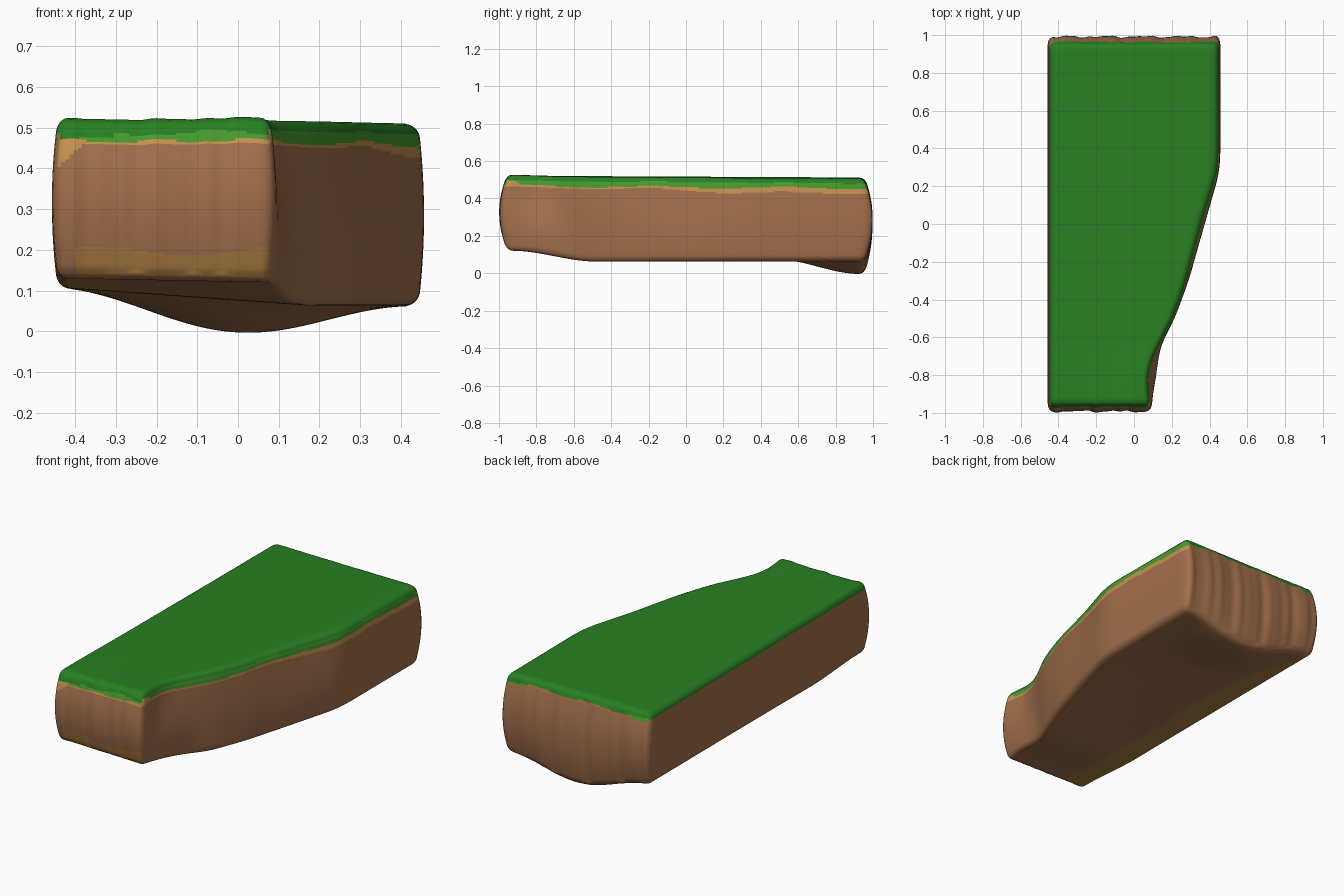
import bpy, bmesh, math
from mathutils import Vector

if "Cube" in bpy.data.objects:
    bpy.data.objects.remove(bpy.data.objects["Cube"])

HX, HY, HZ, R = 0.45, 0.96, 0.22, 0.035      # rounded block before warping


def material(name, rgb):
    lin = [((c / 255 + 0.055) / 1.055) ** 2.4 for c in rgb]
    m = bpy.data.materials.new(name)
    m.diffuse_color = (*lin, 1)
    m.use_nodes = True
    m.node_tree.nodes["Principled BSDF"].inputs["Base Color"].default_value = m.diffuse_color
    return m


def smooth(a, b, v):
    t = min(max((v - a) / (b - a), 0), 1)
    return t * t * (3 - 2 * t)


def lerp_list(pts, v):
    if v <= pts[0][0]:
        return pts[0][1]
    for (a, p), (b, q) in zip(pts, pts[1:]):
        if v <= b:
            return p + (q - p) * (v - a) / (b - a)
    return pts[-1][1]


def soft(pts, v):
    return sum(lerp_list(pts, v + d * 0.02) for d in range(-3, 4)) / 7


# curved right bank: rim outline and foot outline, as (y, x)
RIM = [(-0.96, 0.097), (-0.86, 0.08), (-0.76, 0.085), (-0.65, 0.135), (-0.5, 0.215),
       (-0.3, 0.285), (0, 0.363), (0.27, 0.447), (0.4, 0.456), (1, 0.456)]
FOOT = [(-0.96, 0.085), (-0.86, 0.112), (-0.72, 0.13), (-0.62, 0.148), (-0.5, 0.21),
        (-0.3, 0.288), (0, 0.375), (0.27, 0.45), (0.4, 0.455), (1, 0.455)]


def ripple(x):
    return 0.5 * math.sin(31 * x + 1) + 0.35 * math.sin(57 * x) + 0.25 * math.sin(93 * x + 2)


def top_z(x, y):
    front = 1 - smooth(-0.97, -0.6, y)
    return 0.515 - 0.005 * y - 0.006 * (x + 0.1) + front * (
        0.003 * ripple(x) + 0.006 * math.exp(-(x / 0.12) ** 2))


def bottom_z(x, y, t):
    base = 0.107 - 0.046 * t
    f = smooth(-0.93, -0.48, y)
    front = 0.13 - 0.01 * t
    bulge = math.cos(math.pi * min(max(x, -0.45), 0.45) / 0.9) ** 2
    return front + (base - front) * f - 0.087 * bulge * smooth(0.45, 0.93, y)


def warp(p):
    q = Vector([min(max(c, -h + R), h - R) for c, h in zip(p, (HX, HY, HZ))])
    p = q + (p - q).normalized() * R
    t, s = (p.x + HX) / (2 * HX), (p.z + HZ) / (2 * HZ)
    k = 2 * s - 1
    # side walls belly out at mid height
    inset = 0.014 * k * k
    left = -0.457 + inset
    m = smooth(0.15, 0.85, s)
    right = soft(FOOT, p.y) * (1 - m) + soft(RIM, p.y) * m - inset + 0.003
    right = min(right, 0.457 - inset)
    x = left + (right - left) * t
    lo, hi = bottom_z(x, p.y, t), top_z(x, p.y)
    # end walls belly out and carry vertical ripples
    end = smooth(0.85, 0.96, abs(p.y))
    wave = ripple(x if p.y < 0 else x + 0.37)
    push = end * (0.032 * max(0, 1 - 1.2 * k * k) + 0.007 * wave * (1 - 0.6 * k * k))
    return Vector((x, p.y + math.copysign(push, p.y), lo + (hi - lo) * s))


# block surface made from six grids
bm = bmesh.new()
H, N = (HX, HY, HZ), (56, 110, 70)
for axis in range(3):
    a, b = (axis + 1) % 3, (axis + 2) % 3
    for sign in (-1, 1):
        grid = []
        for i in range(N[a] + 1):
            row = []
            for j in range(N[b] + 1):
                p = Vector((0, 0, 0))
                p[axis] = sign * H[axis]
                p[a] = H[a] * (2 * i / N[a] - 1)
                p[b] = H[b] * (2 * j / N[b] - 1)
                row.append(bm.verts.new(p))
            grid.append(row)
        for i in range(N[a]):
            for j in range(N[b]):
                f = [grid[i][j], grid[i + 1][j], grid[i + 1][j + 1], grid[i][j + 1]]
                bm.faces.new(f if sign > 0 else f[::-1])
bmesh.ops.remove_doubles(bm, verts=bm.verts, dist=0.0005)
for v in bm.verts:
    v.co = warp(v.co)
bm.normal_update()

GRASS, LIGHT, SAND, EARTH, OLIVE = range(5)


def colour(f):
    c, n = f.calc_center_median(), f.normal
    d = top_z(c.x, c.y) - c.z
    if n.z > 0.8 and d < 0.1:
        return GRASS
    if n.z < -0.5 and n.y > -0.6:                        # underside strip
        edge = -0.29 + 0.01 * math.sin(9 * c.y) - 0.12 * smooth(0.5, 0.95, c.y)
        return OLIVE if c.x < edge else EARTH
    if n.y < -0.6:                                       # front wall
        w = 0.006 * math.sin(23 * c.x)
        if 0.05 < d < 0.05 - 0.9 * (c.x + 0.365) and d < 0.12:
            return SAND
        if d < (0.05 if c.x < -0.3 else 0.035) + w:
            return GRASS
        if d < 0.055 - w * 0.5:
            return LIGHT
        if d < 0.062:
            return SAND
        edge = 0.197 + 0.012 * math.sin(14 * c.x)
        return OLIVE if c.z < edge and c.x > -0.4 else EARTH
    if n.x > 0.3 and n.y < 0.85:                         # right bank
        w = 0.005 * math.sin(9 * c.y)
        if d < 0.026 + w * 0.6:
            return GRASS
        if d < 0.052 + w and c.y > -0.9:
            return LIGHT
        return SAND if d < 0.062 + 0.016 * smooth(-0.3, 0.3, c.y) + w else EARTH
    if n.y > 0.6:                                        # back wall
        w = 0.006 * math.sin(19 * c.x)
        if d < 0.033 + w:
            return GRASS
        return LIGHT if d < 0.045 and abs(c.x) > 0.33 else EARTH
    return GRASS if d < 0.033 else EARTH                 # left wall


for f in bm.faces:
    f.material_index = colour(f)
    f.smooth = True

me = bpy.data.meshes.new("grassy_ground_block")
bm.to_mesh(me)
bm.free()
for name, rgb in (("grass green", (40, 128, 34)), ("light grass green", (72, 155, 48)),
                  ("sandy tan", (198, 146, 80)), ("earth brown", (163, 112, 76)),
                  ("olive brown", (172, 126, 66))):
    me.materials.append(material(name, rgb))
ob = bpy.data.objects.new("grassy_ground_block", me)
bpy.context.collection.objects.link(ob)
